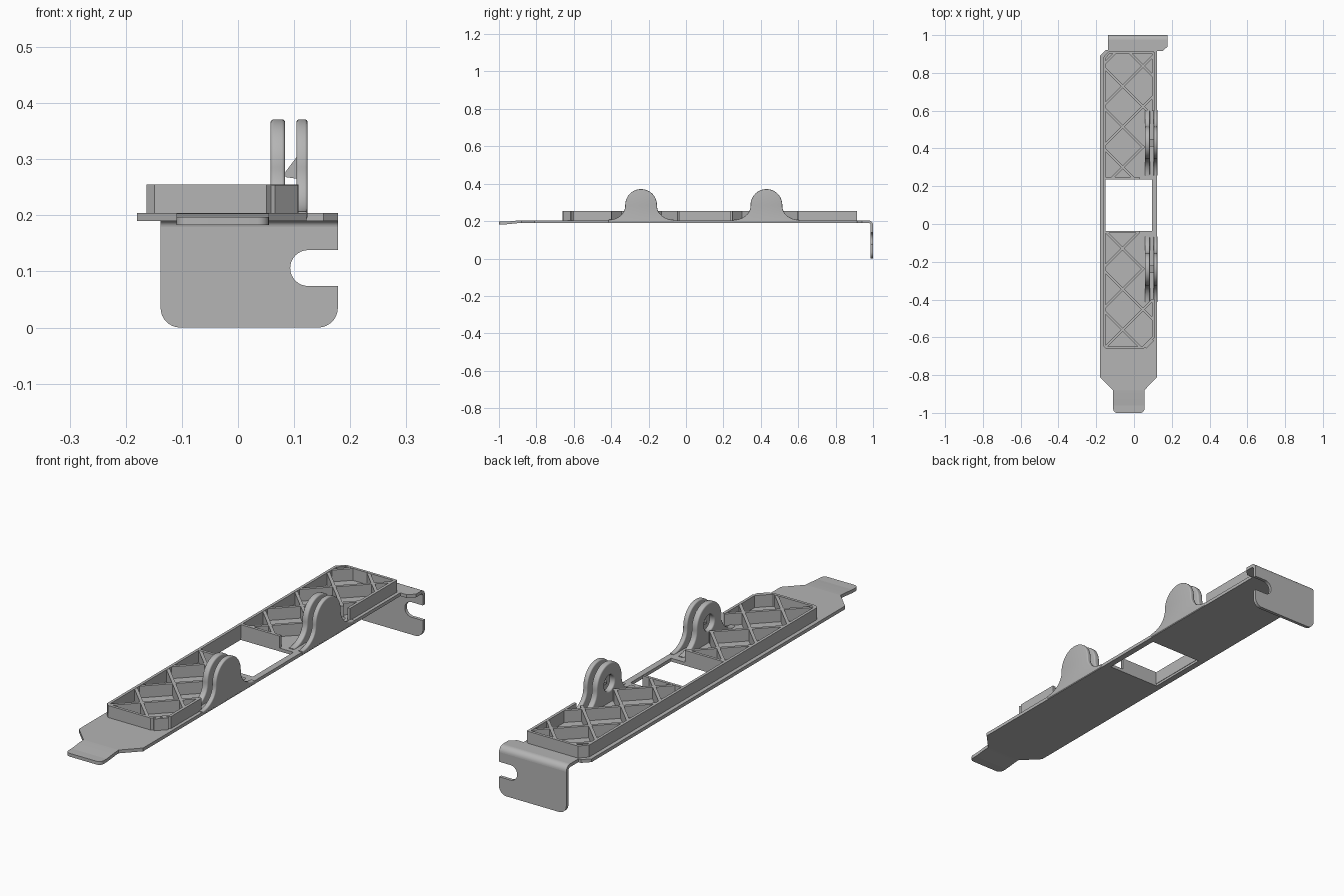
import bpy, bmesh, math
from mathutils import Matrix, Vector

old = bpy.data.objects.get("Cube")
if old:
    bpy.data.objects.remove(old, do_unlink=True)

grey = bpy.data.materials.new("plain_grey")
grey.use_nodes = True
grey.diffuse_color = (0.46, 0.46, 0.46, 1)
grey.node_tree.nodes["Principled BSDF"].inputs["Base Color"].default_value = (0.46, 0.46, 0.46, 1)

# Profile plane for each extrusion axis: z -> (x, y), y -> (x, z), x -> (y, z)
AXES = {
    "z": Matrix.Identity(3),
    "y": Matrix(((1, 0, 0), (0, 0, -1), (0, 1, 0))),
    "x": Matrix(((0, 0, 1), (1, 0, 0), (0, 1, 0))),
}


def finish(name, bm):
    bmesh.ops.remove_doubles(bm, verts=bm.verts, dist=0.00005)
    bmesh.ops.recalc_face_normals(bm, faces=bm.faces)
    mesh = bpy.data.meshes.new(name)
    bm.to_mesh(mesh)
    bm.free()
    mesh.materials.append(grey)
    ob = bpy.data.objects.new(name, mesh)
    bpy.context.collection.objects.link(ob)
    bpy.ops.object.select_all(action="DESELECT")
    ob.select_set(True)
    bpy.context.view_layer.objects.active = ob
    bpy.ops.object.shade_smooth_by_angle(angle=math.radians(30))
    return ob


def prism(name, loops, axis, lo, hi, bevel=0.0):
    """Extrude a filled outline (later loops are holes) from lo to hi."""
    curve = bpy.data.curves.new(name + "_outline", "CURVE")
    curve.dimensions = "2D"
    curve.fill_mode = "BOTH"
    for loop in loops:
        spline = curve.splines.new("POLY")
        spline.points.add(len(loop) - 1)
        for point, (u, v) in zip(spline.points, loop):
            point.co = (u, v, 0, 1)
        spline.use_cyclic_u = True
    curve.extrude = (hi - lo) / 2 - bevel
    curve.bevel_depth = bevel
    curve.bevel_resolution = 3
    curve.offset = -bevel
    temp = bpy.data.objects.new(name + "_outline", curve)
    bpy.context.collection.objects.link(temp)
    graph = bpy.context.evaluated_depsgraph_get()
    mesh = bpy.data.meshes.new_from_object(temp.evaluated_get(graph))
    bm = bmesh.new()
    bm.from_mesh(mesh)
    for v in bm.verts:
        v.co = AXES[axis] @ (v.co + Vector((0, 0, (lo + hi) / 2)))
    bpy.data.objects.remove(temp, do_unlink=True)
    bpy.data.curves.remove(curve)
    bpy.data.meshes.remove(mesh)
    return finish(name, bm)


def arc(cx, cy, r, a0, a1, n=10, ry=None):
    ry = r if ry is None else ry
    angles = [math.radians(a0 + (a1 - a0) * i / n) for i in range(n + 1)]
    return [(cx + r * math.cos(a), cy + ry * math.sin(a)) for a in angles]


def walls(name, segments, t, top, extend=0.0):
    """Upright strips of thickness t along plan segments."""
    bm = bmesh.new()
    for a, b in segments:
        a, b = Vector((*a, 0)), Vector((*b, 0))
        d = b - a
        mid = (a + b) / 2 + Vector((0, 0, (BASE + top) / 2))
        size = Matrix.Diagonal((d.length + extend, t, top - BASE, 1))
        turn = Matrix.Rotation(math.atan2(d.y, d.x), 4, "Z")
        bmesh.ops.create_cube(bm, size=1, matrix=Matrix.Translation(mid) @ turn @ size)
    return finish(name, bm)


BOTTOM, BASE, TOP = 0.19, 0.2, 0.255

# Long base plate with window
plate = [(-0.11, -0.88), (0.055, -0.88), (0.122, -0.81), (0.122, 0.915), (0.152, 0.915),
         (0.178, 0.94), (0.178, 0.975), (-0.138, 0.975), (-0.138, 0.92), (-0.15, 0.92),
         (-0.18, 0.89), (-0.18, -0.81)]
window = [(-0.153, -0.036), (0.095, -0.036), (0.095, 0.236), (-0.153, 0.236)]
prism("base_plate", [plate, window], "z", BOTTOM, 0.204)

# Front tongue: gentle downward step, then rounded tip
neck = [(-0.88, BOTTOM), (-0.88, 0.204), (-0.9, 0.203), (-0.96, 0.197),
        (-0.96, 0.183), (-0.9, 0.189)]
prism("tongue_neck", [neck], "x", -0.11, 0.055)
tip = [(-0.11, -0.96)] + arc(-0.09, -0.98, 0.02, 180, 270, 5) \
    + arc(0.035, -0.98, 0.02, 270, 360, 5) + [(0.055, -0.96)]
prism("tongue_tip", [tip], "z", 0.183, 0.197)

# Back bend and slotted mounting flange
bend = arc(0.975, 0.179, 0.025, 90, 0, 8) + arc(0.975, 0.179, 0.011, 0, 90, 8)
prism("flange_bend", [bend], "x", -0.138, 0.178)
flange = arc(-0.103, 0.035, 0.035, 180, 270, 8) + arc(0.143, 0.035, 0.035, 270, 360, 8) \
    + [(0.178, 0.074)] + arc(0.125, 0.106, 0.032, 270, 90, 16) \
    + [(0.178, 0.138), (0.178, 0.179), (-0.138, 0.179)]
prism("mounting_flange", [flange], "y", -1.0, -0.986)

# Raised rim around the plate, open beside the lugs
path = [(0.102, -0.4), (0.102, -0.6), (0.048, -0.654), (-0.146, -0.654), (-0.157, -0.643),
        (-0.157, 0.88), (-0.13, 0.909), (0.102, 0.909), (0.102, 0.6)]
walls("rim", list(zip(path, path[1:])), 0.012, TOP, 0.005)
walls("window_walls", [((-0.157, y), (0.03, y)) for y in (-0.042, 0.242)], 0.012, TOP)

# Diagonal lattice of ribs, clipped to each bay
bays = [(-0.157, 0.053, -0.654, -0.042), (0.053, 0.102, -0.654, -0.4),
        (-0.157, 0.053, 0.242, 0.909), (0.053, 0.102, 0.6, 0.909)]
ribs = []
for x0, x1, y0, y1 in bays:
    for k in range(-6, 6):
        yc = 0.3 + 0.215 * k
        for s in (1, -1):
            ends = sorted(((y0 - yc) * s - 0.06, (y1 - yc) * s - 0.06))
            a, b = max(x0, ends[0]), min(x1, ends[1])
            if b - a > 0.008:
                ribs.append(((a, yc + s * (a + 0.06)), (b, yc + s * (b + 0.06))))
walls("lattice_ribs", ribs, 0.013, TOP - 0.001)

# Hinge lugs: inner plate with hole, solid outer plate with snap wedge
for label, yc in (("front", -0.24), ("back", 0.43)):
    side = arc(yc + 0.175, 0.28, 0.09, 270, 180, 8, 0.073)
    dome = arc(yc, 0.286, 0.085, 0, 180, 24)
    other = [(2 * yc - y, z) for y, z in reversed(side)]
    lug = [(yc - 0.175, 0.193), (yc + 0.175, 0.193)] + side + dome + other
    hole = arc(yc, 0.286, 0.034, 0, 345, 23)
    prism(label + "_lug_inner", [lug, hole], "x", 0.058, 0.084, 0.006)
    prism(label + "_lug_outer", [lug], "x", 0.104, 0.124, 0.005)
    wedge = [(0.106, 0.265), (0.106, 0.306), (0.085, 0.278), (0.085, 0.268)]
    prism(label + "_snap_wedge", [wedge], "y", -yc - 0.02, -yc + 0.02)
